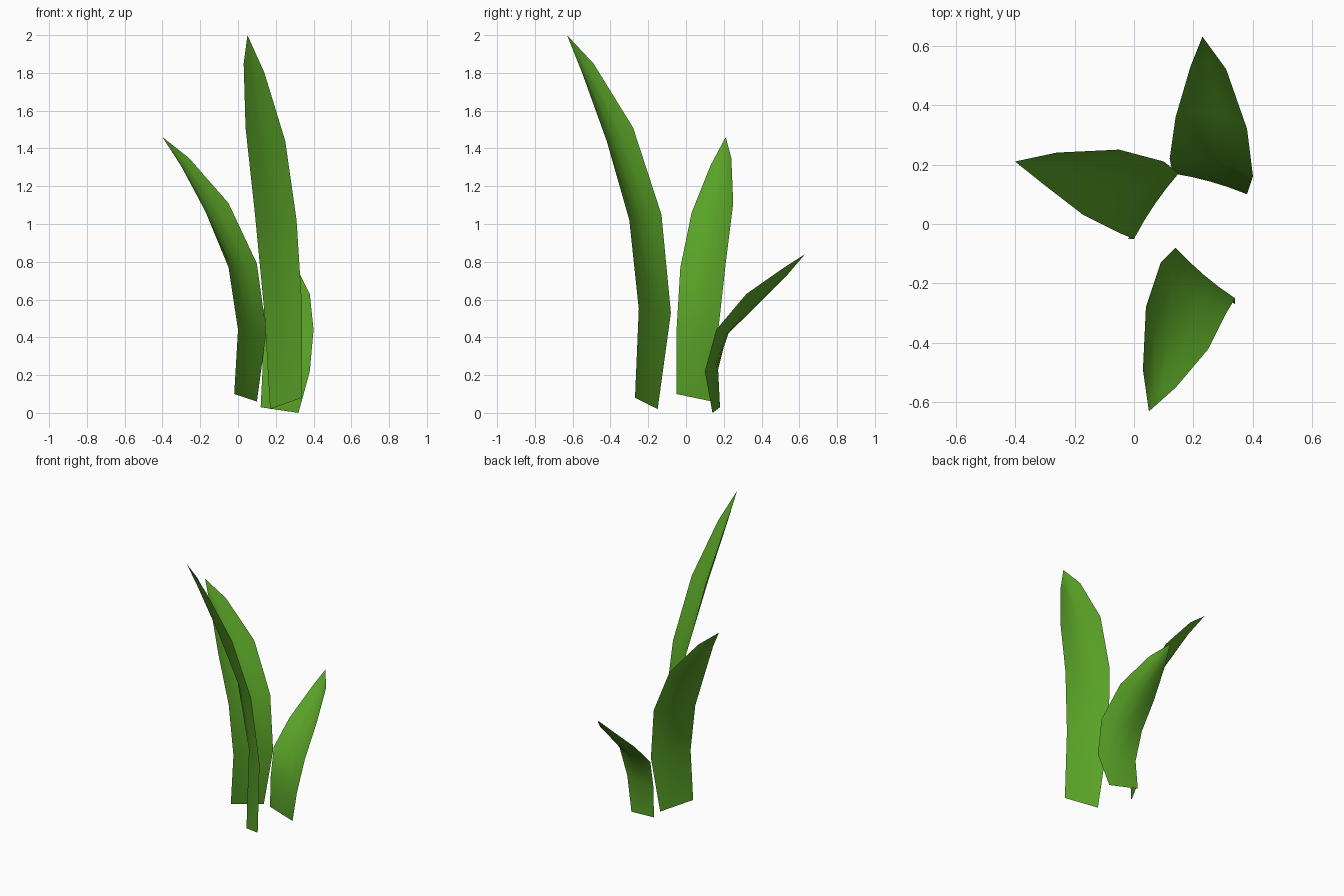
import bpy
import bmesh
from mathutils import Vector

default_cube = bpy.data.objects.get("Cube")
if default_cube:
    bpy.data.objects.remove(default_cube, do_unlink=True)

# One leaf colour for every blade
leaf_green = bpy.data.materials.new("leaf_green")
leaf_green.use_nodes = True
colour = (0.1, 0.36, 0.02, 1)
leaf_green.diffuse_color = colour
shader = leaf_green.node_tree.nodes["Principled BSDF"]
shader.inputs["Base Color"].default_value = colour
shader.inputs["Roughness"].default_value = 0.8

COLUMNS = 4
# Depth of the gutter along the blade, as a share of its width
GUTTER = (0, 0.03, 0.11, 0.19, 0.2)


def make_blade(name, left_edge, right_edge, tip):
    """Loft a gutter-shaped leaf between two edge paths and close it at the tip."""
    left_edge = [Vector(point) for point in left_edge]
    right_edge = [Vector(point) for point in right_edge]
    tip = Vector(tip)
    centres = [(a + b) / 2 for a, b in zip(left_edge, right_edge)] + [tip]

    bm = bmesh.new()
    rows = []
    for level, (left, right) in enumerate(zip(left_edge, right_edge)):
        across = right - left
        along = centres[level + 1] - centres[max(level - 1, 0)]
        underside = across.cross(along).normalized()
        depth = GUTTER[level] * across.length
        row = []
        for column in range(COLUMNS + 1):
            t = column / COLUMNS
            sag = 4 * t * (1 - t) * depth
            row.append(bm.verts.new(left + across * t + underside * sag))
        rows.append(row)

    # Quads along the blade, then a fan of triangles into the tip
    for lower, upper in zip(rows, rows[1:]):
        for i in range(COLUMNS):
            bm.faces.new((lower[i], upper[i], upper[i + 1], lower[i + 1]))
    tip_vert = bm.verts.new(tip)
    for i in range(COLUMNS):
        bm.faces.new((rows[-1][i], tip_vert, rows[-1][i + 1]))
    for face in bm.faces:
        face.smooth = True

    mesh = bpy.data.meshes.new(name)
    bm.to_mesh(mesh)
    bm.free()
    mesh.materials.append(leaf_green)
    blade = bpy.data.objects.new(name, mesh)
    bpy.context.collection.objects.link(blade)
    return blade


# Tall blade leaning to the front
make_blade(
    "tall_front_blade",
    left_edge=[(.17, -.15, .02), (.14, -.08, .53), (.09, -.13, 1.05),
               (.04, -.28, 1.51), (.03, -.49, 1.85)],
    right_edge=[(.34, -.27, .08), (.34, -.25, .55), (.31, -.3, 1.02),
                (.25, -.42, 1.44), (.14, -.55, 1.8)],
    tip=(.05, -.63, 2),
)

# Medium blade leaning to the side
make_blade(
    "medium_side_blade",
    left_edge=[(.1, .14, .06), (.15, .17, .43), (.1, .21, .79),
               (-.05, .25, 1.11), (-.26, .24, 1.35)],
    right_edge=[(-.02, -.05, .1), (0, -.05, .44), (-.05, -.03, .77),
                (-.17, .03, 1.06), (-.3, .13, 1.31)],
    tip=(-.4, .21, 1.46),
)

# Short blade leaning to the back
make_blade(
    "short_back_blade",
    left_edge=[(.32, .14, 0), (.38, .1, .22), (.4, .16, .44),
               (.38, .32, .63), (.31, .52, .77)],
    right_edge=[(.12, .18, .03), (.13, .17, .23), (.12, .22, .43),
                (.14, .36, .58), (.19, .53, .74)],
    tip=(.23, .63, .84),
)
